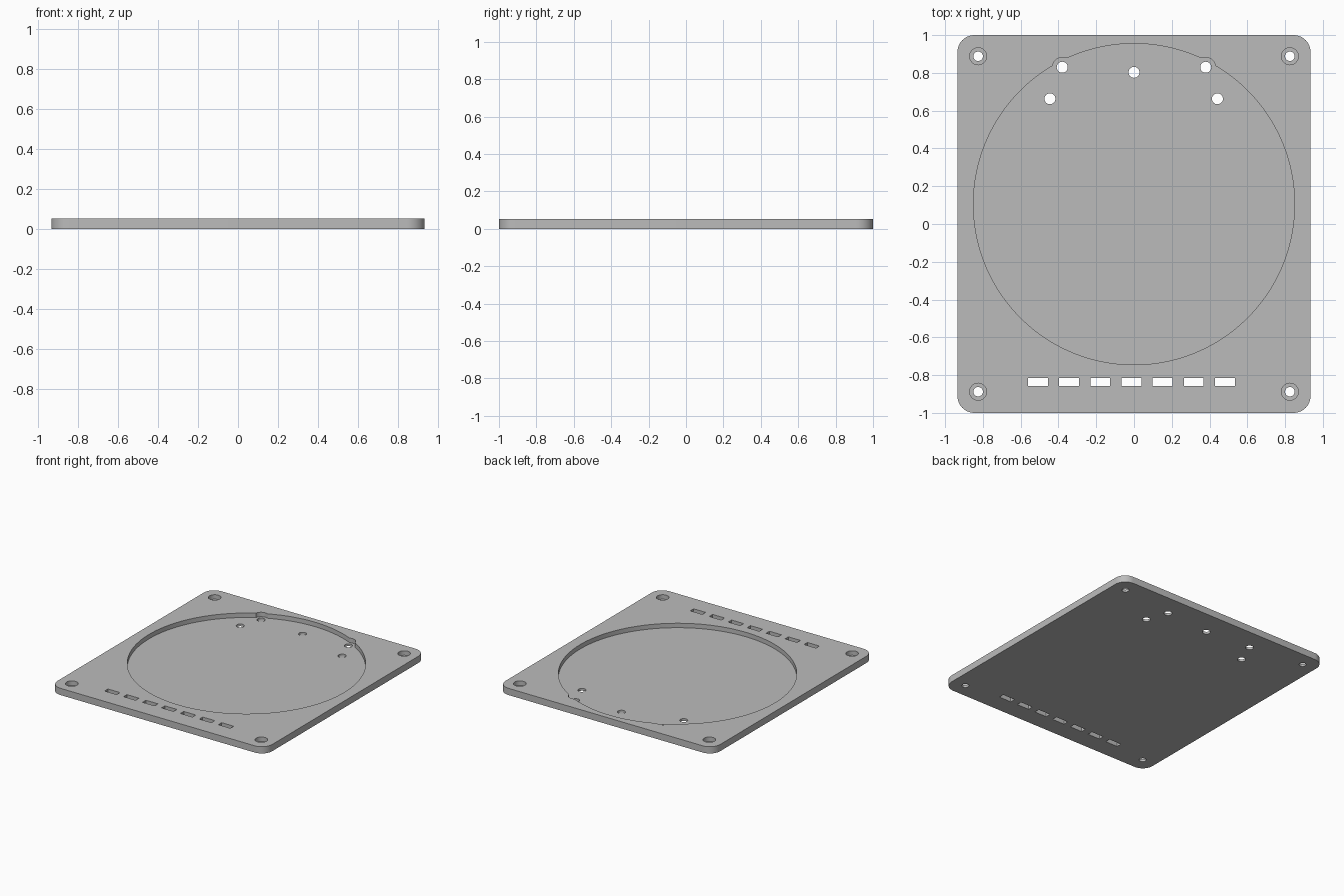
import bpy
import bmesh
from math import cos, sin, pi, sqrt

old = bpy.data.objects.get("Cube")
if old:
    bpy.data.objects.remove(old, do_unlink=True)

HALF_X, HALF_Y, THICK = 0.935, 1.0, 0.053
FLOOR = 0.018          # height of the recess floor
DISC_Y, DISC_R = 0.105, 0.85

grey = bpy.data.materials.new("light grey")
grey.use_nodes = True
colour = (0.5, 0.5, 0.5, 1)
grey.diffuse_color = colour
grey.node_tree.nodes["Principled BSDF"].inputs["Base Color"].default_value = colour


def circle(x, y, r, n=48):
    return [(x + r * cos(2 * pi * i / n), y + r * sin(2 * pi * i / n)) for i in range(n)]


def rectangle(x, y, w, h):
    return [(x + sx * w / 2, y + sy * h / 2) for sx, sy in ((-1, -1), (1, -1), (1, 1), (-1, 1))]


def rounded_rectangle(hx, hy, r, steps=12):
    points = []
    for k, (sx, sy) in enumerate(((1, 1), (-1, 1), (-1, -1), (1, -1))):
        for i in range(steps + 1):
            a = (k + i / steps) * pi / 2
            points.append((sx * (hx - r) + r * cos(a), sy * (hy - r) + r * sin(a)))
    return points


def recess_outline(notches, notch_r, n=720):
    """Large circle, pushed outwards where a notch circle pokes through it."""
    points = []
    for i in range(n):
        a = 2 * pi * i / n
        reach = DISC_R
        for x, y in notches:
            along = x * cos(a) + (y - DISC_Y) * sin(a)
            across = x * sin(a) - (y - DISC_Y) * cos(a)
            if along > 0 and abs(across) < notch_r:
                reach = max(reach, along + sqrt(notch_r ** 2 - across ** 2))
        points.append((reach * cos(a), DISC_Y + reach * sin(a)))
    return points


def prisms(name, outlines, z0, z1):
    """One object holding an upright prism for every outline."""
    bm = bmesh.new()
    for outline in outlines:
        low = [bm.verts.new((x, y, z0)) for x, y in outline]
        high = [bm.verts.new((x, y, z1)) for x, y in outline]
        bm.faces.new(low[::-1])
        bm.faces.new(high)
        for i in range(len(low)):
            j = (i + 1) % len(low)
            bm.faces.new((low[i], low[j], high[j], high[i]))
    mesh = bpy.data.meshes.new(name)
    bm.to_mesh(mesh)
    bm.free()
    mesh.materials.append(grey)
    obj = bpy.data.objects.new(name, mesh)
    bpy.context.collection.objects.link(obj)
    return obj


# Base plate with rounded corners
plate = prisms("base_plate", [rounded_rectangle(HALF_X, HALF_Y, 0.09)], 0, THICK)

# Round recess with two notches, and the screw head counterbores
notches = [(-0.38, 0.83), (0.38, 0.83)]
screws = [(sx * 0.825, sy * 0.888) for sx in (-1, 1) for sy in (-1, 1)]
pockets = [recess_outline(notches, 0.052)] + [circle(x, y, 0.045) for x, y in screws]
pocket_cutter = prisms("pocket_cutter", pockets, FLOOR, THICK + 0.1)

# Through holes: screws, recess holes and the row of slots
holes = [circle(x, y, 0.025) for x, y in screws]
holes += [circle(x, y, 0.029) for x, y in notches + [(0, 0.803), (-0.445, 0.663), (0.442, 0.663)]]
holes += [rectangle(-0.014 + 0.165 * i, -0.836, 0.105, 0.042) for i in range(-3, 4)]
hole_cutter = prisms("hole_cutter", holes, -0.1, THICK + 0.1)

# Cut the plate and drop the cutters
for cutter in (pocket_cutter, hole_cutter):
    cutter.hide_render = True
    mod = plate.modifiers.new(cutter.name, 'BOOLEAN')
    mod.operation = 'DIFFERENCE'
    mod.solver = 'EXACT'
    mod.object = cutter

bpy.ops.object.select_all(action='DESELECT')
bpy.context.view_layer.objects.active = plate
plate.select_set(True)
for name in [m.name for m in plate.modifiers]:
    bpy.ops.object.modifier_apply(modifier=name)
for cutter in (pocket_cutter, hole_cutter):
    bpy.data.objects.remove(cutter, do_unlink=True)

bpy.ops.object.shade_smooth_by_angle(angle=pi / 6)
